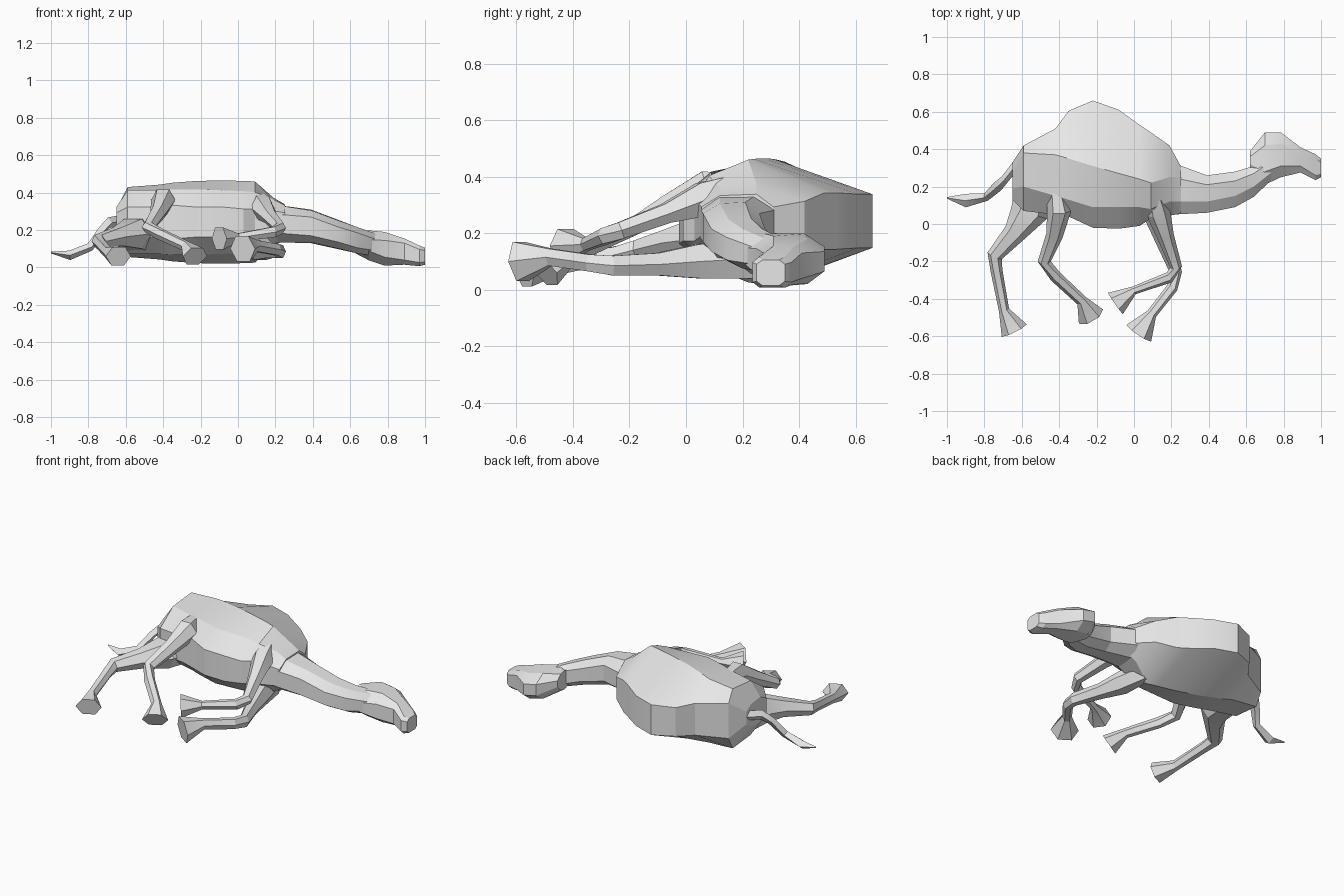
import bpy
import bmesh
import math
from mathutils import Vector

default_cube = bpy.data.objects.get("Cube")
if default_cube:
    bpy.data.objects.remove(default_cube, do_unlink=True)


def make_material(name, colour):
    material = bpy.data.materials.new(name)
    material.use_nodes = True
    material.diffuse_color = colour
    shader = material.node_tree.nodes["Principled BSDF"]
    shader.inputs["Base Color"].default_value = colour
    return material


hide = make_material("pale grey hide", (0.8, 0.8, 0.8, 1))


def loft(name, rings):
    """Skin a list of equal rings of points and close both ends."""
    bm = bmesh.new()
    loops = [[bm.verts.new(point) for point in ring] for ring in rings]
    for first, second in zip(loops, loops[1:]):
        for i in range(len(first)):
            j = (i + 1) % len(first)
            bm.faces.new((first[i], first[j], second[j], second[i]))
    bm.faces.new(loops[0])
    bm.faces.new(loops[-1])
    bmesh.ops.recalc_face_normals(bm, faces=bm.faces)
    mesh = bpy.data.meshes.new(name)
    bm.to_mesh(mesh)
    bm.free()
    mesh.materials.append(hide)
    part = bpy.data.objects.new(name, mesh)
    bpy.context.collection.objects.link(part)
    bpy.ops.object.select_all(action="DESELECT")
    part.select_set(True)
    bpy.context.view_layer.objects.active = part
    bpy.ops.object.shade_smooth_by_angle(angle=math.radians(20))
    return part


def slab_ring(x, centre, *profile):
    """Ring across x, mirrored about the centre height.
    The profile lists (y, half width) from the back to the belly."""
    upper = [Vector((x, y, centre + half)) for y, half in profile]
    lower = [Vector((x, y, centre - half)) for y, half in reversed(profile)]
    return upper + lower


def limb(name, path, sides=6):
    """Sweep a tapering section along (x, y, z, half width, half thickness)."""
    points = [Vector(step[:3]) for step in path]
    rings = []
    for i, (point, step) in enumerate(zip(points, path)):
        before = points[max(i - 1, 0)]
        after = points[min(i + 1, len(points) - 1)]
        along = (after - before).normalized()
        across = along.cross(Vector((0, 0, 1))).normalized()
        up = across.cross(along)
        ring = []
        for k in range(sides):
            angle = math.tau * k / sides
            ring.append(point + across * math.cos(angle) * step[3]
                        + up * math.sin(angle) * step[4] * 1.15)
        rings.append(ring)
    return loft(name, rings)


# Torso with a single hump, lying on its side
mid = 0.243
torso = [
    slab_ring(-.65, mid, (.33, .04), (.28, .07), (.19, .08), (.13, .05)),
    slab_ring(-.59, mid, (.42, .11), (.38, .187), (.2, .17), (.07, .08)),
    slab_ring(-.42, mid, (.51, .1), (.37, .2), (.15, .17), (.05, .08)),
    slab_ring(-.35, mid, (.605, .09), (.35, .21), (.13, .175), (.04, .09)),
    slab_ring(-.22, mid, (.66, .095), (.31, .22), (.09, .175), (-.02, .08)),
    slab_ring(-.08, mid, (.61, .095), (.27, .222), (.09, .17), (-.025, .08)),
    slab_ring(.03, mid, (.53, .1), (.24, .22), (.09, .165), (-.01, .07)),
    slab_ring(.09, mid, (.49, .1), (.22, .217), (.08, .16), (.03, .07)),
    slab_ring(.19, mid, (.42, .07), (.25, .13), (.12, .12), (.045, .06)),
    slab_ring(.25, mid, (.31, .05), (.25, .095), (.12, .09), (.055, .05)),
]
loft("torso", torso)

# Neck and head continue from the shoulders and droop to the ground
neck = [
    slab_ring(.2, .235, (.33, .05), (.25, .1), (.12, .1), (.05, .05)),
    slab_ring(.39, .22, (.26, .05), (.21, .09), (.12, .085), (.06, .05)),
    slab_ring(.54, .175, (.28, .04), (.23, .078), (.15, .075), (.09, .04)),
    slab_ring(.64, .145, (.31, .04), (.27, .07), (.2, .07), (.145, .04)),
    slab_ring(.74, .12, (.36, .03), (.34, .06), (.28, .06), (.24, .03)),
]
loft("neck", neck)

head = [
    slab_ring(.62, .14, (.39, .02), (.36, .05), (.32, .06), (.24, .03)),
    slab_ring(.7, .118, (.49, .035), (.42, .08), (.28, .08), (.21, .03)),
    slab_ring(.785, .1, (.49, .035), (.43, .08), (.31, .09), (.25, .045)),
    slab_ring(.89, .085, (.41, .045), (.38, .066), (.31, .07), (.275, .045)),
    slab_ring(.97, .062, (.373, .035), (.35, .055), (.26, .055), (.235, .035)),
    slab_ring(1, .06, (.35, .03), (.33, .045), (.27, .045), (.25, .03)),
]
loft("head", head)

# Hind legs: the upper one swings forward, the lower one trails
limb("upper_hind_leg", [
    (-.43, .27, .37, .03, .04),
    (-.4, .07, .36, .065, .06),
    (-.425, -.06, .295, .045, .04),
    (-.48, -.2, .215, .035, .03),
    (-.42, -.28, .18, .032, .028),
    (-.28, -.41, .115, .03, .025),
    (-.23, -.495, .06, .075, .05),
])
limb("lower_hind_leg", [
    (-.52, .3, .17, .1, .09),
    (-.56, .06, .18, .1, .08),
    (-.64, -.05, .165, .06, .05),
    (-.745, -.17, .14, .042, .035),
    (-.735, -.25, .125, .032, .028),
    (-.695, -.46, .08, .028, .028),
    (-.64, -.57, .06, .075, .05),
])

# Front legs, both folded back at the knee
limb("upper_front_leg", [
    (.09, .23, .36, .04, .06),
    (.13, .06, .32, .065, .06),
    (.17, -.07, .27, .045, .035),
    (.225, -.23, .21, .032, .03),
    (.19, -.285, .19, .03, .028),
    (0, -.355, .16, .022, .022),
    (-.1, -.425, .155, .07, .06),
])
limb("lower_front_leg", [
    (.1, .23, .11, .04, .07),
    (.12, .04, .1, .065, .06),
    (.165, -.1, .09, .045, .04),
    (.225, -.26, .085, .032, .035),
    (.205, -.34, .095, .03, .03),
    (.095, -.48, .115, .028, .03),
    (.025, -.585, .1, .08, .07),
])

# Tail with a flat tuft
limb("tail", [
    (-.61, .34, .25, .025, .03),
    (-.69, .24, .24, .022, .025),
    (-.73, .2, .2, .028, .02),
    (-.79, .145, .11, .022, .02),
    (-.9, .125, .065, .036, .022),
    (-1, .14, .08, .004, .004),
], sides=4)
